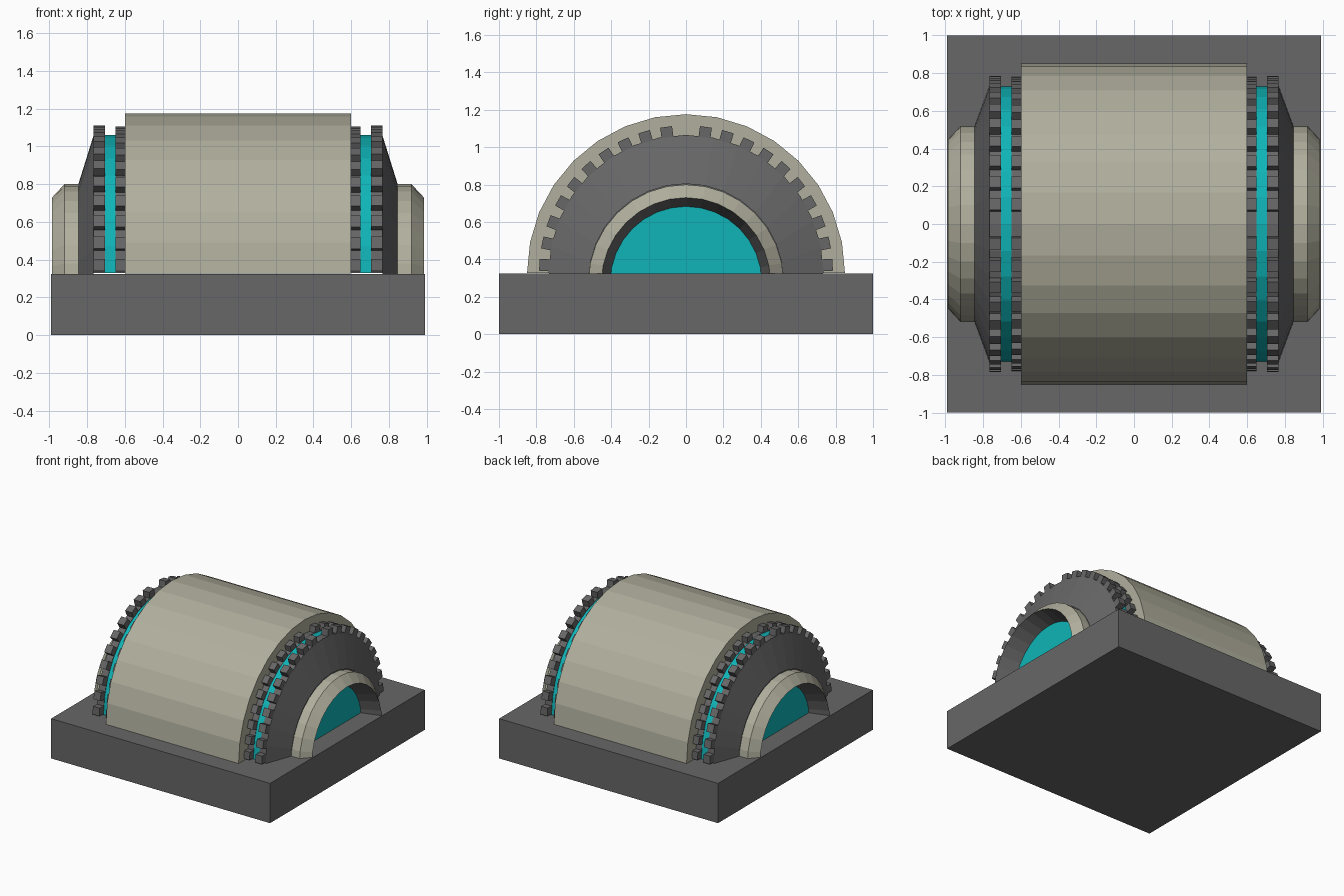
import bpy, bmesh
from math import sin, cos, pi, radians
from mathutils import Matrix

if "Cube" in bpy.data.objects:
    bpy.data.objects.remove(bpy.data.objects["Cube"])

AXIS_Z = 0.33     # axle height of the drum
HUB_Z = 0.278     # axle height of the end hubs
SIDES = 16        # facets per half turn


def material(name, rgb):
    m = bpy.data.materials.new(name)
    m.diffuse_color = (*rgb, 1)
    m.use_nodes = True
    m.node_tree.nodes["Principled BSDF"].inputs["Base Color"].default_value = m.diffuse_color
    return m


GREY = material("dark_grey", (0.135, 0.135, 0.135))
BEIGE = material("beige", (0.44, 0.43, 0.34))
TEAL = material("teal", (0.005, 0.46, 0.48))


def finish(bm, name, mat, mirror=False):
    bmesh.ops.recalc_face_normals(bm, faces=bm.faces)
    me = bpy.data.meshes.new(name)
    bm.to_mesh(me)
    bm.free()
    me.materials.append(mat)
    ob = bpy.data.objects.new(name, me)
    bpy.context.collection.objects.link(ob)
    if mirror:
        ob.modifiers.new("mirror", 'MIRROR').use_axis = (True, False, False)
    return ob


def half_lathe(name, mat, profile, mirror=True, solid=True):
    """Sweep (x, radius, centre z) points half a turn over the x axis."""
    bm = bmesh.new()
    rings = []
    for x, r, cz in profile:
        rings.append([bm.verts.new((x, r * cos(pi * i / SIDES), cz + r * sin(pi * i / SIDES)))
                      for i in range(SIDES + 1)])
    for a, b in zip(rings, rings[1:]):
        for i in range(SIDES):
            bm.faces.new((a[i], a[i + 1], b[i + 1], b[i]))
        if solid:
            bm.faces.new((a[0], b[0], b[-1], a[-1]))
    if solid:
        bm.faces.new(rings[0])
        bm.faces.new(rings[-1])
    return finish(bm, name, mat, mirror)


def box(bm, size, matrix):
    bmesh.ops.create_cube(bm, size=1, matrix=matrix @ Matrix.Diagonal((*size, 1)))


def teeth(name, x0, x1, r0, r1):
    """Arc of square teeth, leaving a wider gap at the crown."""
    bm = bmesh.new()
    for side in (-1, 1):
        for i in range(10):
            a = radians(7.8 + 8.8 * i) * side
            m = (Matrix.Translation(((x0 + x1) / 2, 0, AXIS_Z)) @ Matrix.Rotation(a, 4, 'X')
                 @ Matrix.Translation((0, 0, (r0 + r1) / 2)))
            box(bm, (x1 - x0, 0.064, r1 - r0), m)
    return finish(bm, name, GREY, True)


# Base slab
bm = bmesh.new()
box(bm, (1.98, 2.0, 0.325), Matrix.Translation((0, 0, 0.1625)))
finish(bm, "base_slab", GREY)

# Main drum cover
half_lathe("drum_cover", BEIGE, [(-0.6, 0.85, 0.326), (0.6, 0.85, 0.326)], mirror=False)

# Inner toothed ring, glowing band, outer toothed flange
half_lathe("inner_ring", GREY, [(0.595, 0.733, AXIS_Z), (0.65, 0.733, AXIS_Z)])
teeth("inner_ring_teeth", 0.6, 0.65, 0.72, 0.778)
half_lathe("light_band", TEAL, [(0.65, 0.73, AXIS_Z), (0.705, 0.73, AXIS_Z)])
half_lathe("outer_ring", GREY, [(0.705, 0.735, AXIS_Z), (0.765, 0.735, AXIS_Z)])
teeth("outer_ring_teeth", 0.705, 0.765, 0.72, 0.785)

# Sloped flange and hub collar with a recessed lining and lit disc
half_lathe("sloped_flange", GREY, [(0.765, 0.735, 0.326), (0.845, 0.522, 0.282)], solid=False)
half_lathe("hub_collar", BEIGE, [(0.845, 0.522, HUB_Z), (0.92, 0.522, HUB_Z),
                                 (0.985, 0.452, HUB_Z)], solid=False)
half_lathe("hub_lining", GREY, [(0.985, 0.452, HUB_Z), (0.83, 0.405, HUB_Z)], solid=False)
half_lathe("hub_light", TEAL, [(0.80, 0.405, HUB_Z), (0.83, 0.405, HUB_Z)])

# Open shells: make every normal point away from the solid side
for name, outward in (("sloped_flange", 1), ("hub_collar", 1), ("hub_lining", -1)):
    me = bpy.data.objects[name].data
    p = me.polygons[SIDES // 2]
    if p.normal.z * outward < 0:
        me.flip_normals()
